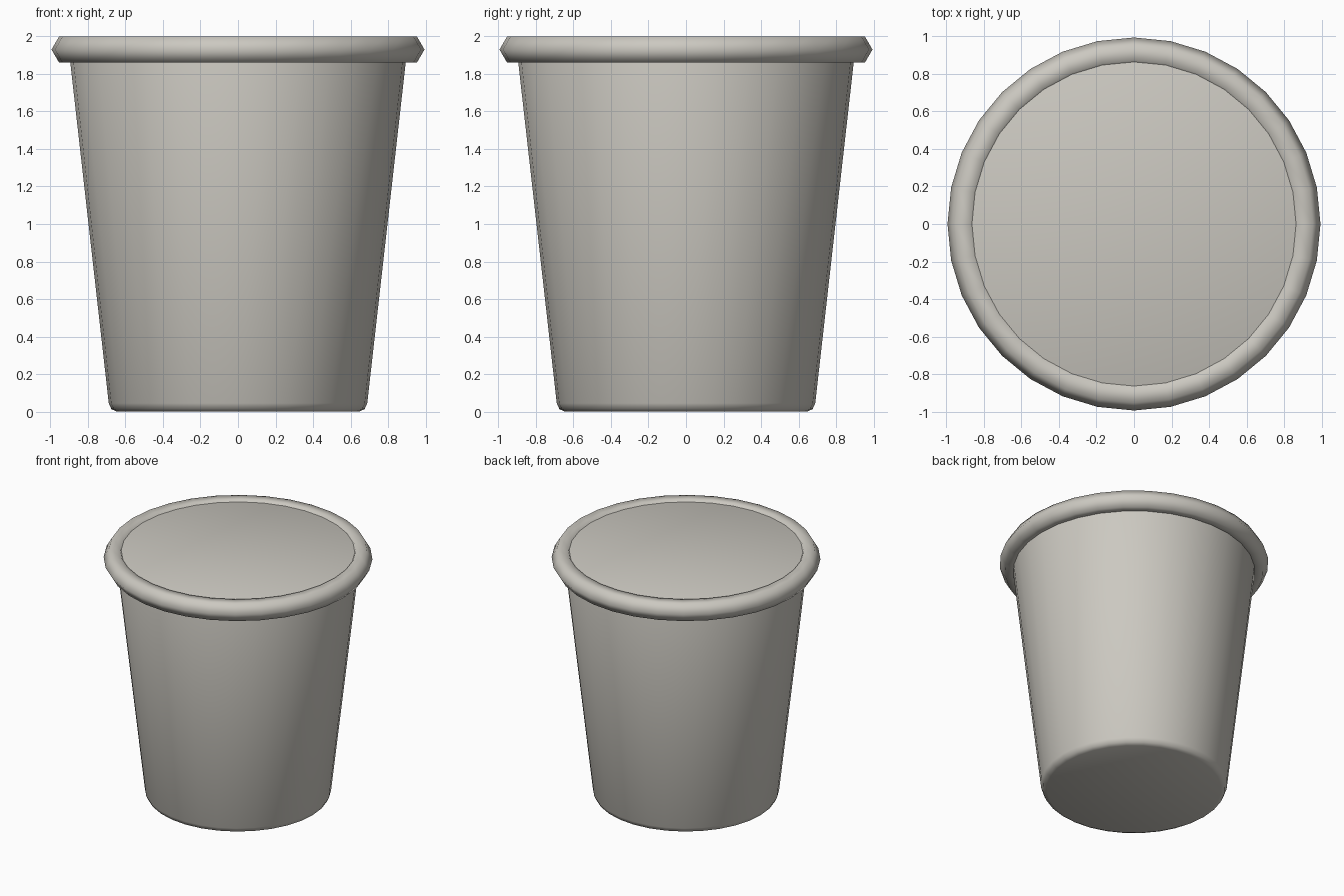
import bpy
from math import cos, sin, tau

cube = bpy.data.objects.get("Cube")
if cube:
    bpy.data.objects.remove(cube, do_unlink=True)

SEGMENTS = 32

clay = bpy.data.materials.new("warm_grey")
clay.use_nodes = True
colour = (0.6, 0.58, 0.53, 1)
clay.diffuse_color = colour
clay.node_tree.nodes["Principled BSDF"].inputs["Base Color"].default_value = colour


def lathe(name, profile, closed):
    """Spin (radius, height) points around z; open profiles get end caps."""
    n = len(profile)
    verts = [(r * cos(tau * s / SEGMENTS), r * sin(tau * s / SEGMENTS), z)
             for s in range(SEGMENTS) for r, z in profile]
    faces = []
    for s in range(SEGMENTS):
        a, b = s * n, (s + 1) % SEGMENTS * n
        for i in range(n if closed else n - 1):
            j = (i + 1) % n
            faces.append((a + i, b + i, b + j, a + j))
    if not closed:
        faces.append([s * n for s in reversed(range(SEGMENTS))])
        faces.append([s * n + n - 1 for s in range(SEGMENTS)])
    mesh = bpy.data.meshes.new(name)
    mesh.from_pydata(verts, [], faces)
    mesh.materials.append(clay)
    mesh.shade_smooth()
    obj = bpy.data.objects.new(name, mesh)
    bpy.context.collection.objects.link(obj)
    return obj


# Tapered body, closed at both ends with rounded edges
lathe("cup_body", [(0.645, 0), (0.675, 0.013), (0.689, 0.045),
                   (0.903, 1.94), (0.892, 1.973), (0.862, 1.986)], False)

# Rolled rim: six-sided ring
lathe("rim", [(0.913 + 0.081 * cos(tau * i / 6), 1.93 + 0.081 * sin(tau * i / 6))
              for i in range(6)], True)
